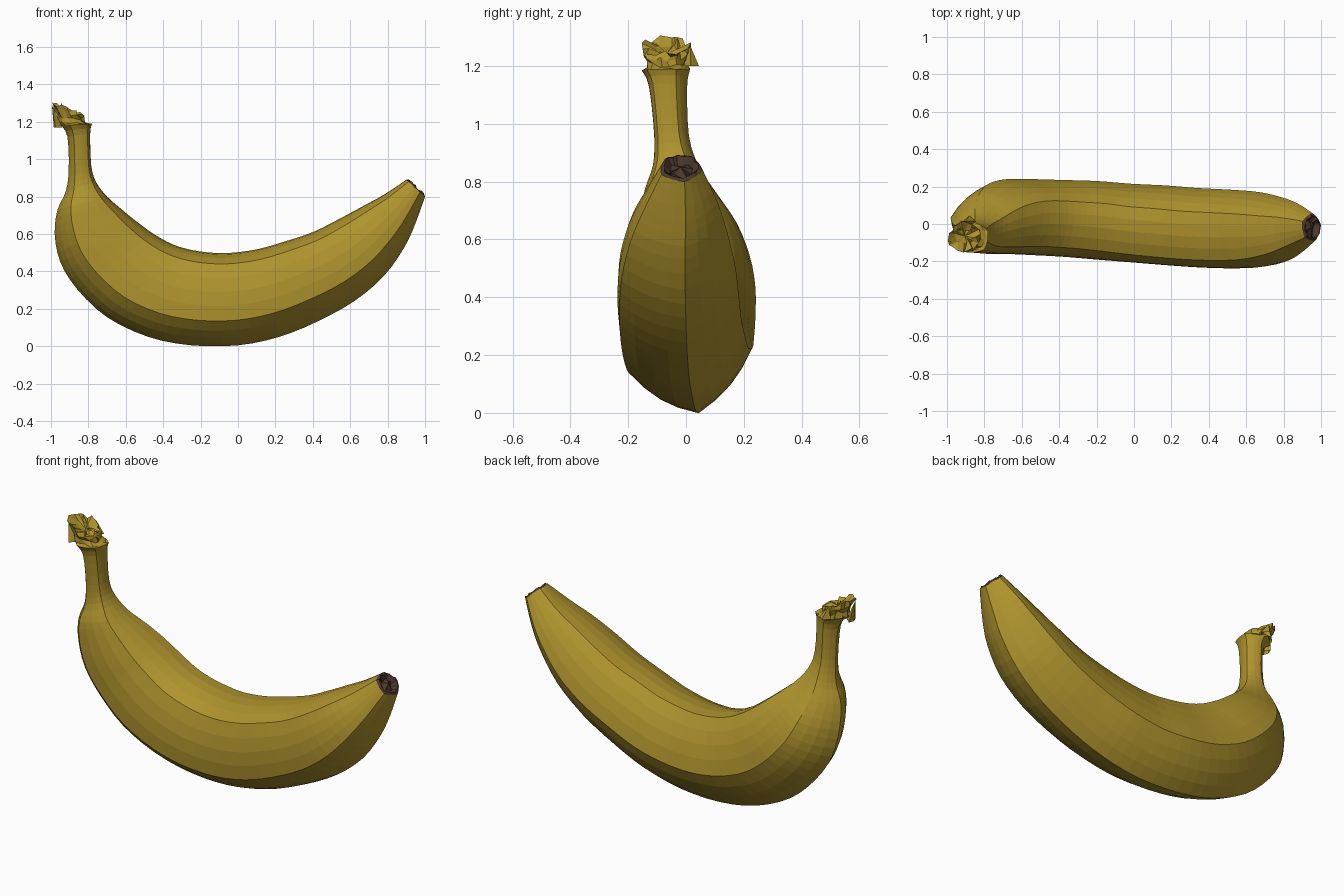
import bpy, bmesh, math, random
from mathutils import Vector

if "Cube" in bpy.data.objects:
    bpy.data.objects.remove(bpy.data.objects["Cube"])

random.seed(4)
SIDES = 20


def material(name, rgb):
    m = bpy.data.materials.new(name)
    m.diffuse_color = (*rgb, 1)
    m.use_nodes = True
    m.node_tree.nodes["Principled BSDF"].inputs["Base Color"].default_value = m.diffuse_color
    return m


yellow = material("ripe yellow", (0.43, 0.295, 0.027))
brown = material("dark brown", (0.075, 0.042, 0.028))

# Cross sections: outer edge x, z; inner edge x, z; centre y; half width
SECTIONS = [
    (-.945, 1.18, -.78, 1.19, -.07, .083),
    (-.912, 1.12, -.79, 1.14, -.062, .066),
    (-.905, .95, -.785, .97, -.05, .06),
    (-.92, .83, -.76, .88, -.035, .08),
    (-.965, .73, -.70, .80, -.02, .125),
    (-.98, .60, -.62, .73, .01, .165),
    (-.95, .45, -.54, .665, .03, .19),
    (-.86, .305, -.45, .60, .04, .20),
    (-.70, .155, -.35, .545, .037, .203),
    (-.48, .05, -.25, .515, .03, .205),
    (-.25, .005, -.14, .50, .02, .21),
    (0, .005, -.03, .50, .005, .21),
    (.22, .05, .11, .52, -.007, .213),
    (.42, .13, .25, .56, -.02, .212),
    (.62, .24, .40, .61, -.027, .21),
    (.78, .375, .54, .68, -.03, .20),
    (.89, .53, .67, .75, -.028, .17),
    (.95, .66, .78, .81, -.02, .13),
    (1.0, .80, .90, .89, -.015, .072),
]


def spline(rows, steps):
    """Catmull-Rom interpolation through the section rows."""
    out = []
    for i in range(len(rows) - 1):
        a, b, c, d = (rows[max(0, min(len(rows) - 1, i + k))] for k in (-1, 0, 1, 2))
        for s in range(steps):
            t = s / steps
            out.append([q + .5 * t * (r - p + t * (2*p - 5*q + 4*r - e + t * (3*(q - r) + e - p)))
                        for p, q, r, e in zip(a, b, c, d)])
    return out + [list(rows[-1])]


def five_sided():
    """Softly ridged pentagon, fitted to a -1..1 box."""
    pts, phase = [], math.radians(10)
    for k in range(SIDES):
        a = 2 * math.pi * k / SIDES
        off = (a + math.pi / 5) % (2 * math.pi / 5) - math.pi / 5
        poly = math.cos(math.pi / 5) / math.cos(math.pi / 5 - abs(off))
        r = .5 + .5 * poly
        pts.append((r * math.cos(a + phase), r * math.sin(a + phase)))

    def fit(v):
        lo, hi = min(v), max(v)
        return [2 * (x - lo) / (hi - lo) - 1 for x in v]
    return list(zip(fit([p[0] for p in pts]), fit([p[1] for p in pts])))


PROFILE = five_sided()


def ring(row):
    ox, oz, ix, iz, y, w = row
    mid = Vector(((ox + ix) / 2, y, (oz + iz) / 2))
    half = Vector(((ox - ix) / 2, 0, (oz - iz) / 2))
    return [mid + half * u + Vector((0, w * v, 0)) for u, v in PROFILE]


def loft(name, rings, mat, end=None):
    """Skin rings of points, optionally closing the last one to a point."""
    bm = bmesh.new()
    loops = [[bm.verts.new(p) for p in r] for r in rings]
    for a, b in zip(loops, loops[1:]):
        for i in range(len(a)):
            j = (i + 1) % len(a)
            bm.faces.new((a[i], a[j], b[j], b[i]))
    if end is not None:
        tip, last = bm.verts.new(end), loops[-1]
        for i in range(len(last)):
            bm.faces.new((last[i], last[(i + 1) % len(last)], tip))
    # Make the first band face away from its own ring centre
    centre = sum(rings[0], Vector()) / len(rings[0])
    bm.faces.ensure_lookup_table()
    bm.normal_update()
    f = bm.faces[0]
    if f.normal.dot(f.calc_center_median() - centre) < 0:
        bmesh.ops.reverse_faces(bm, faces=bm.faces[:])
    me = bpy.data.meshes.new(name)
    bm.to_mesh(me)
    bm.free()
    me.materials.append(mat)
    ob = bpy.data.objects.new(name, me)
    bpy.context.collection.objects.link(ob)
    return ob


def shake(points, amount):
    return [p + Vector([random.uniform(-amount, amount) for _ in range(3)]) for p in points]


# Peel: curved body and stem in one skin
body = [ring(r) for r in spline(SECTIONS, 3)]
loft("banana_peel", body, yellow)

# Blossom end: ragged, slightly hollow brown disc
rim = body[-1]
mid = sum(rim, Vector()) / SIDES
axis = Vector((.67, 0, .74))


def tip_ring(scale, depth):
    return [mid + (p - mid) * scale + axis * depth for p in rim]


loft("blossom_end", [rim, shake(tip_ring(.85, .008), .005),
                     shake(tip_ring(.5, -.015), .008)], brown, mid + axis * .004)


# Torn crown on top of the stem, leaning to the left
def crown_ring(x, z, rx, ry, slope):
    return [Vector((x - rx * u, -.065 + ry * v, z + slope * rx * u)) for u, v in
            ((-p[0], p[1]) for p in PROFILE)]


def crown_fix(x, z, rx, ry, slope):
    # u = +1 is the left (outer) side, as on the stem
    return [Vector((x - rx * u, -.065 + ry * v, z + slope * rx * u)) for u, v in PROFILE]


loft("stem_crown", [
    body[0],
    shake(crown_fix(-.882, 1.195, .085, .075, .1), .006),
    shake(crown_fix(-.895, 1.215, .075, .065, .2), .008),
    shake(crown_fix(-.905, 1.245, .078, .078, .3), .010),
    shake(crown_fix(-.912, 1.268, .08, .08, .35), .012),
    shake(crown_fix(-.91, 1.25, .045, .045, .3), .012),
], yellow, Vector((-.905, -.065, 1.245)))

# Torn flaps at the left edge of the crown
for n, (y, x, top) in enumerate(((-.09, -.995, 1.29), (-.03, -.945, 1.3), (.015, -.90, 1.27))):
    base = [Vector((x + .02 + .035 * math.cos(a), y + .03 * math.sin(a), 1.20))
            for a in (0, 1.57, 3.14, 4.71)]
    base = [Vector((max(p.x, -.985), p.y, p.z - .03 * (n == 0))) for p in base]
    loft(f"crown_flap_{n + 1}", [base], yellow, Vector((x, y, top)))
